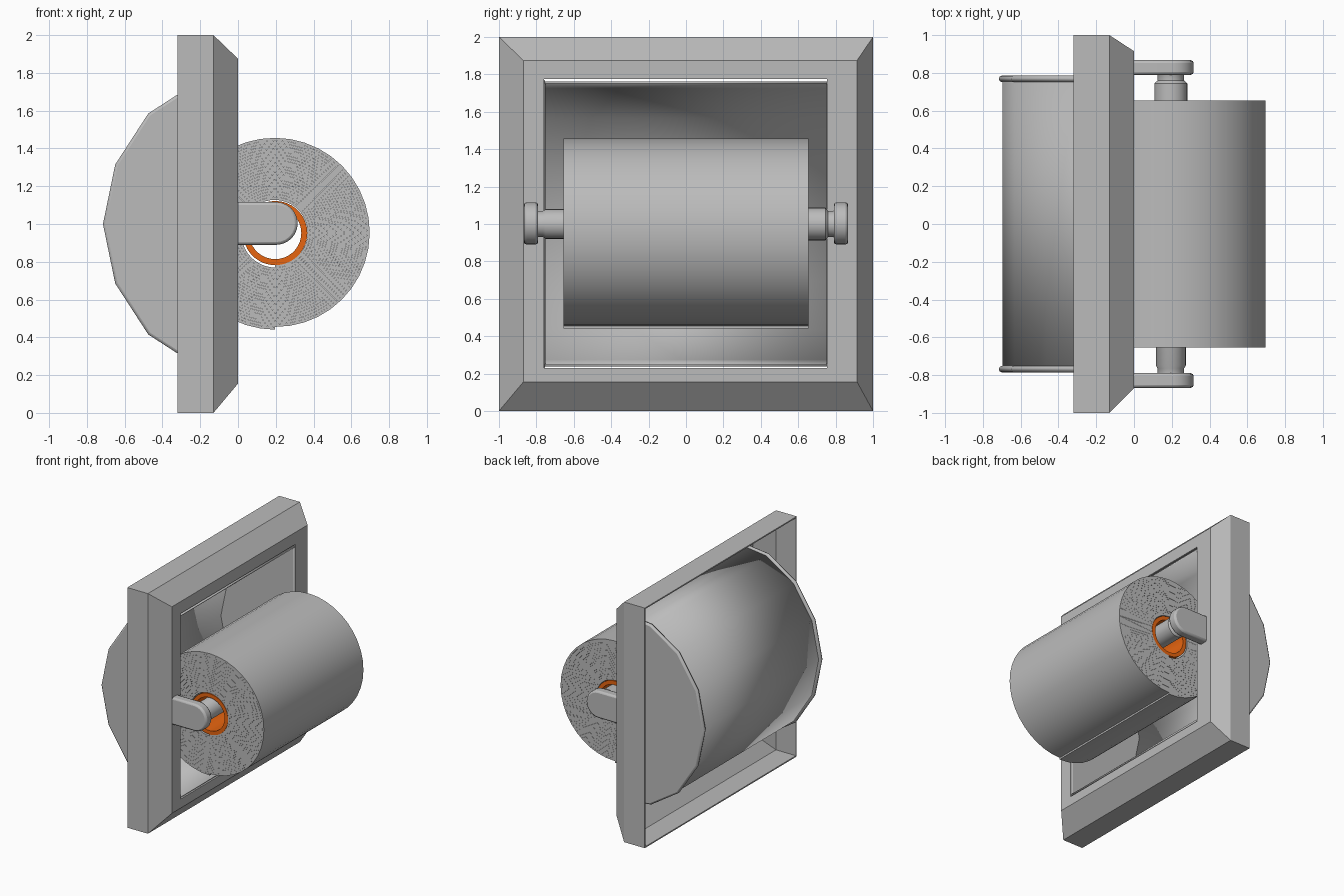
import bpy, bmesh, math

if "Cube" in bpy.data.objects:
    bpy.data.objects.remove(bpy.data.objects["Cube"])


def mat(name, rgb):
    m = bpy.data.materials.new(name)
    m.diffuse_color = (*rgb, 1)
    m.use_nodes = True
    m.node_tree.nodes["Principled BSDF"].inputs["Base Color"].default_value = m.diffuse_color
    return m


GREY = mat("grey", (0.5, 0.5, 0.5))
ORANGE = mat("orange", (0.8, 0.13, 0.005))


def make(name, verts, faces, material, smooth=None):
    me = bpy.data.meshes.new(name)
    me.from_pydata(verts, [], faces)
    bm = bmesh.new()
    bm.from_mesh(me)
    bmesh.ops.recalc_face_normals(bm, faces=bm.faces)
    bm.to_mesh(me)
    bm.free()
    ob = bpy.data.objects.new(name, me)
    bpy.context.collection.objects.link(ob)
    me.materials.append(material)
    if smooth:
        bpy.context.view_layer.objects.active = ob
        ob.select_set(True)
        bpy.ops.object.shade_smooth_by_angle(angle=math.radians(smooth))
        ob.select_set(False)
    return ob


def solidify(ob, t, offset=-1):
    md = ob.modifiers.new("thickness", 'SOLIDIFY')
    md.thickness, md.offset = t, offset


def bevel(ob, w, seg):
    md = ob.modifiers.new("rounding", 'BEVEL')
    md.width, md.segments, md.limit_method = w, seg, 'ANGLE'
    md.angle_limit = math.radians(40)


def prism(name, pts, y0, y1, material, smooth=None):
    """Extrude an (x, z) outline along y."""
    n = len(pts)
    v = [(x, y0, z) for x, z in pts] + [(x, y1, z) for x, z in pts]
    f = [(i, (i + 1) % n, (i + 1) % n + n, i + n) for i in range(n)]
    f += [tuple(range(n)), tuple(range(n, 2 * n))]
    return make(name, v, f, material, smooth)


def lathe(name, profile, cx, cz, material, closed=False, n=32):
    """Revolve (y, radius) points about a y-parallel axis."""
    v, f, k = [], [], len(profile)
    for i in range(n):
        a = 2 * math.pi * i / n
        v += [(cx + r * math.cos(a), y, cz + r * math.sin(a)) for y, r in profile]
    for i in range(n):
        j = (i + 1) % n
        for p in range(k if closed else k - 1):
            q = (p + 1) % k
            f.append((i * k + p, i * k + q, j * k + q, j * k + p))
    if not closed:
        f += [tuple(i * k for i in range(n)), tuple(i * k + k - 1 for i in range(n))]
    return make(name, v, f, material, 35)


# Hollow wall frame: rectangular rings (x, y0, y1, z0, z1) from back to opening
rings = [(-0.32, -1, 1, 0, 2), (-0.13, -1, 1, 0, 2),
         (0, -0.87, 0.915, 0.155, 1.875), (0, -0.76, 0.755, 0.23, 1.775)]
v, f = [], []
for x, y0, y1, z0, z1 in rings:
    v += [(x, y0, z0), (x, y1, z0), (x, y1, z1), (x, y0, z1)]
for r in range(len(rings) - 1):
    for i in range(4):
        j = (i + 1) % 4
        f.append((r * 4 + i, r * 4 + j, r * 4 + 4 + j, r * 4 + 4 + i))
solidify(make("wall_frame", v, f, GREY), 0.015)

# Recessed bowl: curved back and two thicker end caps
half = [(-0.005, 0.775), (-0.22, 0.75), (-0.475, 0.585), (-0.65, 0.315)]
arc = [(x, 1 + z) for x, z in half] + [(-0.715, 1.0)] + [(x, 1 - z) for x, z in half[::-1]]
inner = [(x * 0.965, 1 + (z - 1) * 0.975) for x, z in arc]
n = len(inner)
v = [(x, y, z) for y in (-0.755, 0.755) for x, z in inner]
bowl = make("bowl_back", v, [(i, i + 1, i + 1 + n, i + n) for i in range(n - 1)], GREY, 60)
solidify(bowl, 0.012, 0)
for s, side in ((-1, "left"), (1, "right")):
    cap = prism("bowl_cap_" + side, arc, s * 0.752, s * 0.785, GREY, 30)
    bevel(cap, 0.014, 2)

# Support arms with rounded ends
for s, side in ((-1, "left"), (1, "right")):
    pts = [(-0.015, 0.89), (0.205, 0.89)]
    pts += [(0.203 + 0.113 * math.cos(a), 1.003 + 0.113 * math.sin(a))
            for a in [math.radians(-75 + 15 * i) for i in range(11)]]
    pts += [(0.205, 1.116), (-0.015, 1.116)]
    bevel(prism("arm_" + side, pts, s * 0.79, s * 0.867, GREY, 30), 0.015, 2)

# Spindle: two telescoping halves with narrower necks
lathe("spindle", [(-0.80, 0.07), (-0.765, 0.07), (-0.75, 0.079), (0.0, 0.079),
                  (0.0, 0.087), (0.745, 0.087), (0.757, 0.073), (0.76, 0.07),
                  (0.787, 0.07), (0.80, 0.075)], 0.195, 1.0, GREY)

# Cardboard tube hanging on the spindle
CX, CZ = 0.197, 0.952
lathe("cardboard_tube", [(-0.655, 0.138), (0.655, 0.138), (0.655, 0.17), (-0.655, 0.17)],
      CX, CZ, ORANGE, closed=True, n=36)

# Paper: spiral-wound sheet whose loose end finishes at the bottom
turns, seg, r0, r1, w = 22, 40, 0.168, 0.512, 0.655
pitch = (r1 - r0) / (turns + 1)
v, f = [], []
for i in range(turns * seg + 1):
    a = 2 * math.pi * i / seg - math.pi / 2
    r = r0 + pitch * i / seg
    for rr in (r, r + pitch * 0.97):
        v += [(CX + rr * math.cos(a), y, CZ + rr * math.sin(a)) for y in (-w, w)]
for i in range(turns * seg):
    a, b = i * 4, i * 4 + 4
    f += [(a, a + 1, b + 1, b), (a + 2, b + 2, b + 3, a + 3),
          (a, b, b + 2, a + 2), (a + 1, a + 3, b + 3, b + 1)]
e = turns * seg * 4
f += [(0, 2, 3, 1), (e, e + 1, e + 3, e + 2)]
make("paper_roll", v, f, GREY, 30)
